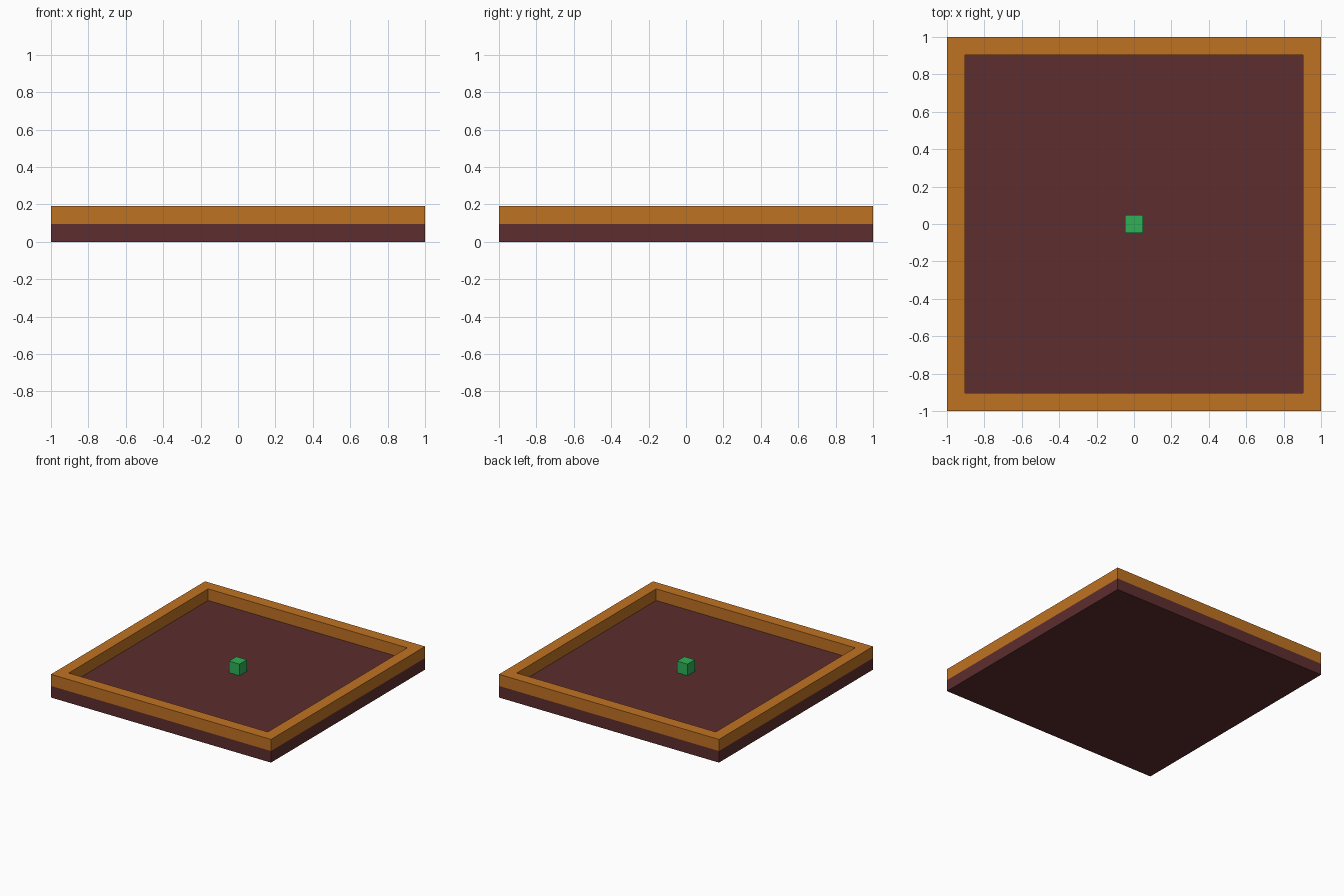
import bpy
import bmesh
from mathutils import Matrix

U = 2 / 21  # one block

if "Cube" in bpy.data.objects:
    bpy.data.objects.remove(bpy.data.objects["Cube"], do_unlink=True)


def material(name, rgb):
    color = [((c / 255 + 0.055) / 1.055) ** 2.4 for c in rgb] + [1]
    mat = bpy.data.materials.new(name)
    mat.use_nodes = True
    mat.diffuse_color = color
    mat.node_tree.nodes["Principled BSDF"].inputs["Base Color"].default_value = color
    return mat


def finish(name, bm, mat):
    bmesh.ops.recalc_face_normals(bm, faces=bm.faces)
    mesh = bpy.data.meshes.new(name)
    bm.to_mesh(mesh)
    bm.free()
    mesh.materials.append(mat)
    obj = bpy.data.objects.new(name, mesh)
    bpy.context.collection.objects.link(obj)
    return obj


def block(name, width, bottom, mat):
    bm = bmesh.new()
    place = Matrix.Translation((0, 0, bottom + U / 2)) @ Matrix.Diagonal((width, width, U, 1))
    bmesh.ops.create_cube(bm, size=1, matrix=place)
    return finish(name, bm, mat)


def square_ring(name, width, border, bottom, mat):
    # Inset a square, drop its middle and raise the remaining border
    bm = bmesh.new()
    bmesh.ops.create_grid(bm, x_segments=1, y_segments=1, size=width / 2,
                          matrix=Matrix.Translation((0, 0, bottom)))
    middle = bm.faces[:]
    bmesh.ops.inset_region(bm, faces=middle, thickness=border, use_boundary=True,
                           use_even_offset=True)
    bmesh.ops.delete(bm, geom=middle, context="FACES")
    raised = bmesh.ops.extrude_face_region(bm, geom=bm.faces[:], use_keep_orig=True)
    verts = [v for v in raised["geom"] if isinstance(v, bmesh.types.BMVert)]
    bmesh.ops.translate(bm, vec=(0, 0, U), verts=verts)
    return finish(name, bm, mat)


maroon = material("dark maroon", (93, 45, 46))
orange = material("wood orange", (191, 114, 34))
green = material("leaf green", (46, 177, 86))

# Floor slab, raised rim and the small centre block
block("floor", 2, 0, maroon)
square_ring("rim", 2, U, U, orange)
block("center_block", U, U, green)
